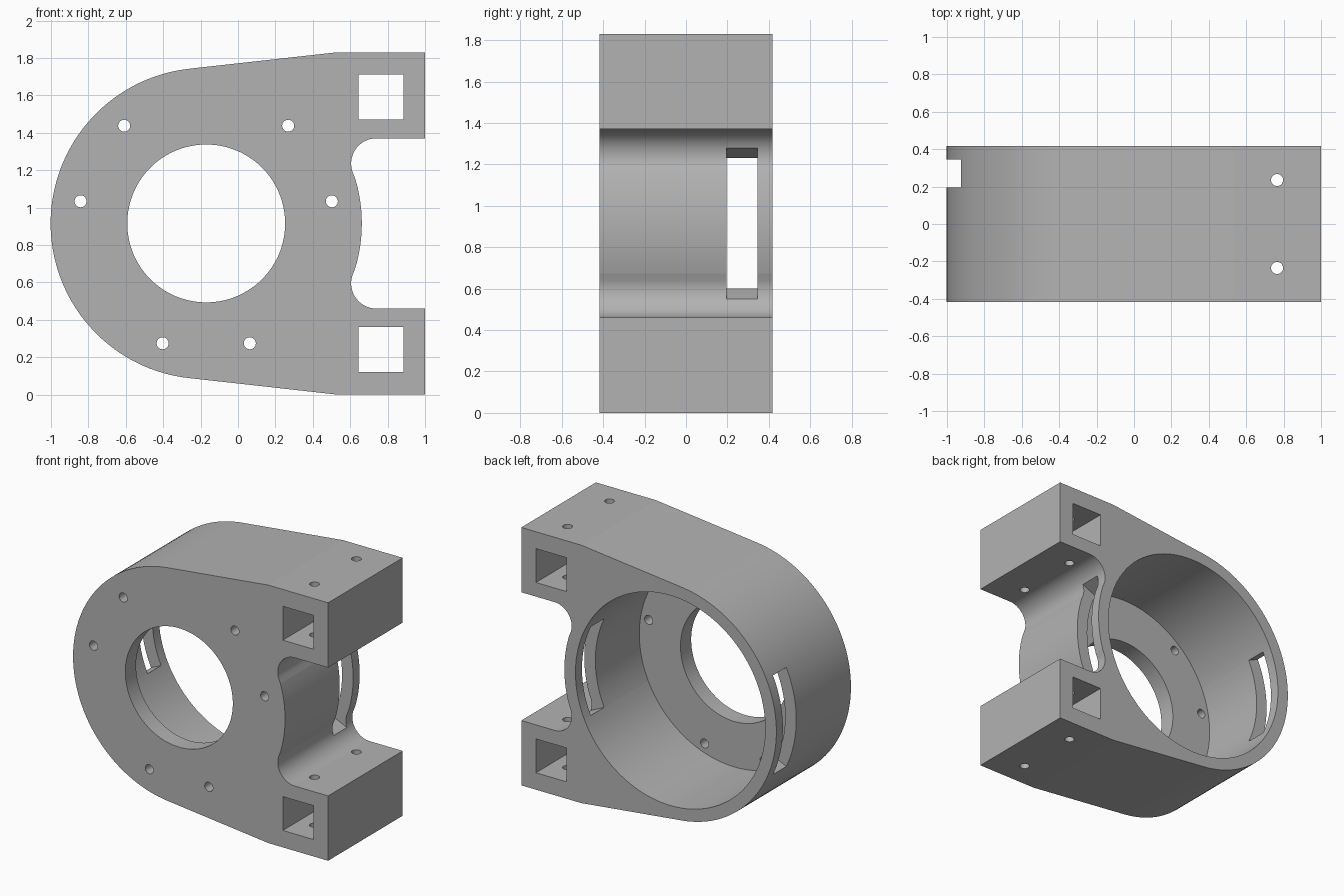
import bpy, bmesh
from math import sin, cos, radians, atan2, acos, hypot, degrees
from mathutils import Matrix, Vector

default = bpy.data.objects.get("Cube")
if default:
    bpy.data.objects.remove(default, do_unlink=True)

CX, CZ, R = -0.17, 0.915, 0.832      # ring centre and outer radius
HALF = 0.418                         # half depth along y
BORE, OPENING, FLANGE = 0.745, 0.422, 0.12

grey = bpy.data.materials.new("plain grey")
grey.use_nodes = True
grey.diffuse_color = (0.45, 0.45, 0.45, 1)
grey.node_tree.nodes["Principled BSDF"].inputs["Base Color"].default_value = (0.45, 0.45, 0.45, 1)


def arc(cx, cz, r, a0, a1, step=2.5):
    n = max(1, round(abs(a1 - a0) / step))
    angles = [radians(a0 + (a1 - a0) * i / n) for i in range(n + 1)]
    return [(cx + r * cos(a), cz + r * sin(a)) for a in angles]


def prism(name, points, y0, y1):
    """Extrude an x-z outline from y0 to y1."""
    bm = bmesh.new()
    face = bm.faces.new([bm.verts.new((x, y0, z)) for x, z in points])
    out = bmesh.ops.extrude_face_region(bm, geom=[face])
    moved = [v for v in out["geom"] if isinstance(v, bmesh.types.BMVert)]
    bmesh.ops.translate(bm, vec=(0, y1 - y0, 0), verts=moved)
    bmesh.ops.recalc_face_normals(bm, faces=bm.faces)
    mesh = bpy.data.meshes.new(name)
    bm.to_mesh(mesh)
    bm.free()
    mesh.materials.append(grey)
    obj = bpy.data.objects.new(name, mesh)
    bpy.context.collection.objects.link(obj)
    return obj


def disc(name, x, z, r, y0, y1, step=2.5):
    return prism(name, arc(x, z, r, 0, 360, step)[:-1], y0, y1)


def cut(body, cutter):
    cutter.hide_render = True
    mod = body.modifiers.new(cutter.name, "BOOLEAN")
    mod.operation, mod.solver, mod.object = "DIFFERENCE", "EXACT", cutter
    bpy.context.view_layer.objects.active = body
    bpy.ops.object.modifier_apply(modifier=mod.name)
    bpy.data.objects.remove(cutter, do_unlink=True)


# Outline: ring, tangent flank, square lug and concave fillet, mirrored in z
flank_x, top, lug_z, fx, fr = 0.53, 1.83, 1.37, 0.74, 0.135
dx, dz = flank_x - CX, top - CZ
tangent = degrees(atan2(dz, dx) + acos(R / hypot(dx, dz)))
fz = lug_z - fr
meet = degrees(atan2(fz - CZ, fx - CX))
upper = arc(CX, CZ, R, 180, tangent)
upper += [(flank_x, top), (1, top), (1, lug_z)]
upper += arc(fx, fz, fr, 90, 180 + meet)
upper += arc(CX, CZ, R, meet, 0)[1:]
lower = [(x, 2 * CZ - z) for x, z in reversed(upper[1:-1])]
body = prism("motor_bracket", upper + lower, -HALF, HALF)

# Front opening and the wide bore behind the flange
cut(body, disc("bore", CX, CZ, BORE, FLANGE - HALF, HALF + 0.1))
cut(body, disc("front_opening", CX, CZ, OPENING, -HALF - 0.1, 0))

# Flange screw holes
for a in (10, 50, 130, 170, 250, 290):
    x, z = CX + 0.682 * cos(radians(a)), CZ + 0.682 * sin(radians(a))
    cut(body, disc("screw_hole", x, z, 0.032, -HALF - 0.1, 0, 5))

# Radial side slots through the ring wall
for side in (1, -1):
    wedge = [(CX + side * r * cos(radians(a)), CZ + r * sin(radians(a)))
             for r, a in ((0.6, -25), (0.95, -25), (0.95, 25), (0.6, 25))]
    cut(body, prism("side_slot", wedge, 0.195, 0.345))

# Square channels through the lugs
for z in (0.24, 1.59):
    box = [(0.765 + sx * 0.12, z + sz * 0.12)
           for sx, sz in ((-1, -1), (1, -1), (1, 1), (-1, 1))]
    cut(body, prism("square_channel", box, -HALF - 0.1, HALF + 0.1))

# Vertical bolt holes through both lugs
for y in (-0.235, 0.235):
    hole = disc("bolt_hole", 0, 0, 0.032, -0.1, 2, 5)
    hole.data.transform(Matrix.Translation(Vector((0.765, y, 0))) @ Matrix.Rotation(radians(90), 4, "X"))
    cut(body, hole)

bpy.ops.object.select_all(action="DESELECT")
body.select_set(True)
bpy.context.view_layer.objects.active = body
bpy.ops.object.shade_smooth_by_angle(angle=radians(5.5))
